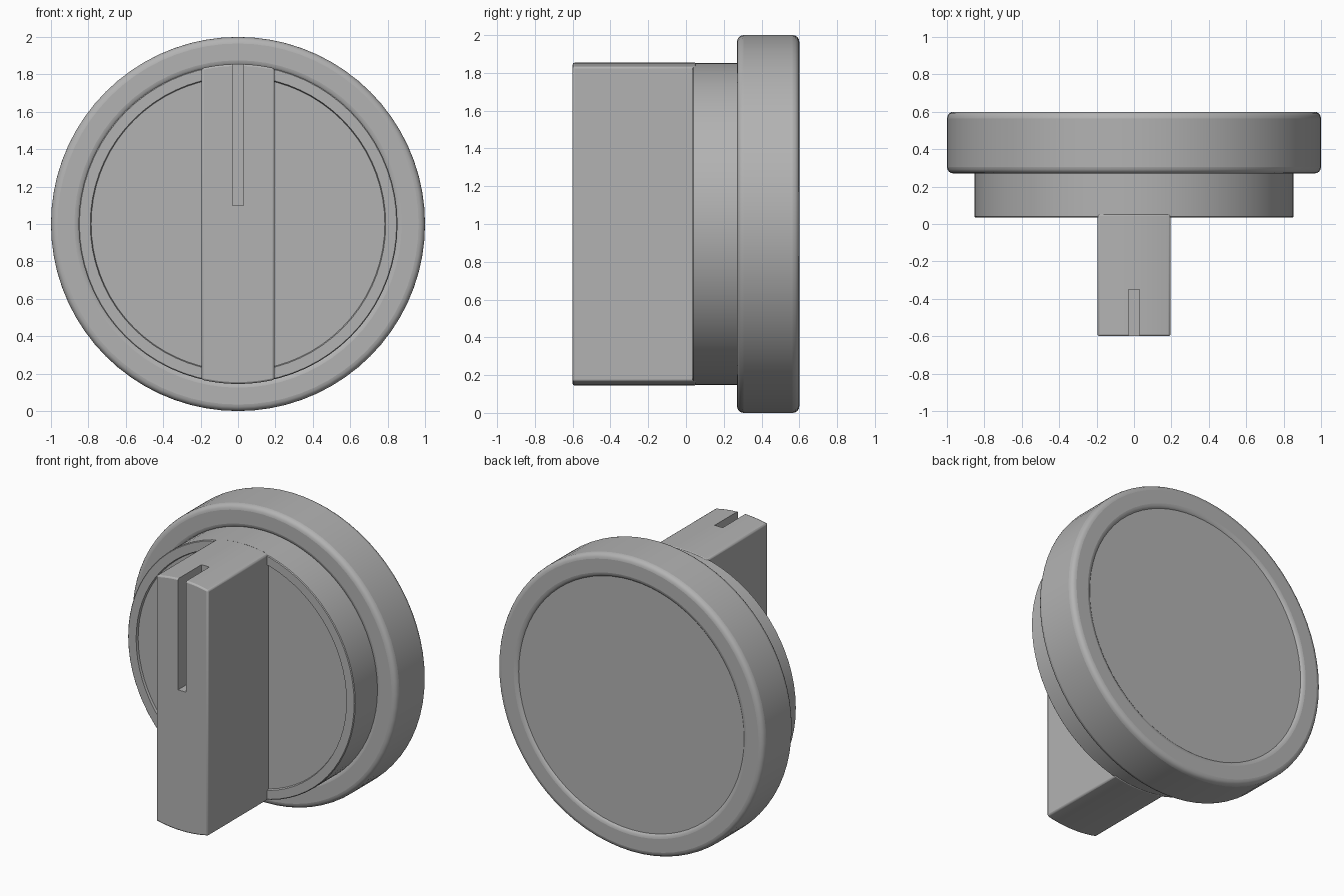
import bpy, bmesh, math

if "Cube" in bpy.data.objects:
    bpy.data.objects.remove(bpy.data.objects["Cube"])

# Single plain grey
GREY = (0.45, 0.45, 0.45, 1.0)
mat = bpy.data.materials.new("plain grey")
mat.use_nodes = True
mat.diffuse_color = GREY
bsdf = next(n for n in mat.node_tree.nodes if n.type == "BSDF_PRINCIPLED")
bsdf.inputs["Base Color"].default_value = GREY

CENTRE_Z = 1.0
SEGMENTS = 72


def add_object(name, bm):
    bmesh.ops.remove_doubles(bm, verts=bm.verts, dist=1e-5)
    bmesh.ops.recalc_face_normals(bm, faces=bm.faces)
    mesh = bpy.data.meshes.new(name)
    bm.to_mesh(mesh)
    bm.free()
    mesh.materials.append(mat)
    obj = bpy.data.objects.new(name, mesh)
    bpy.context.collection.objects.link(obj)
    return obj


def lathe(name, profile, closed=False):
    """Spin (radius, y) points around the front-to-back axis."""
    bm = bmesh.new()
    verts = [bm.verts.new((r, y, CENTRE_Z)) for r, y in profile]
    edges = [bm.edges.new(pair) for pair in zip(verts, verts[1:])]
    if closed:
        edges.append(bm.edges.new((verts[-1], verts[0])))
    bmesh.ops.spin(bm, geom=verts + edges, cent=(0, 0, CENTRE_Z), axis=(0, 1, 0),
                   angle=math.tau, steps=SEGMENTS, use_merge=True)
    return add_object(name, bm)


def add_bevel(obj, width, segments):
    mod = obj.modifiers.new("rounded edges", "BEVEL")
    mod.width, mod.segments = width, segments
    mod.limit_method, mod.angle_limit = "ANGLE", math.radians(40)


def smooth(obj):
    bpy.ops.object.select_all(action="DESELECT")
    obj.select_set(True)
    bpy.context.view_layer.objects.active = obj
    bpy.ops.object.shade_smooth_by_angle(angle=math.radians(35))


# Outer ring with rounded rims
ring = lathe("outer_ring", [(0.84, 0.27), (1.0, 0.27), (1.0, 0.6), (0.84, 0.6)], closed=True)
add_bevel(ring, 0.035, 4)
smooth(ring)

# Inner disc with a shallow recessed front face
disc = lathe("dial_disc", [(0, 0.05), (0.785, 0.05), (0.79, 0.035), (0.848, 0.035),
                           (0.853, 0.04), (0.853, 0.585), (0, 0.585)])
smooth(disc)

# Grip bar: straight sides, ends following the disc's curve
HALF, RADIUS, FRONT, BACK = 0.195, 0.855, -0.6, 0.055
span = math.asin(HALF / RADIUS)
angles = [span * (i / 5 - 1) for i in range(11)]
arc = [(RADIUS * math.sin(a), RADIUS * math.cos(a)) for a in angles]
outline = arc + [(-x, -z) for x, z in arc]
bm = bmesh.new()
face = bm.faces.new([bm.verts.new((x, FRONT, CENTRE_Z + z)) for x, z in outline])
extruded = bmesh.ops.extrude_face_region(bm, geom=[face])["geom"]
bmesh.ops.translate(bm, vec=(0, BACK - FRONT, 0),
                    verts=[v for v in extruded if isinstance(v, bmesh.types.BMVert)])
grip = add_object("grip_bar", bm)
add_bevel(grip, 0.01, 2)

# Pointer slot cut into the upper front of the grip
bm = bmesh.new()
bmesh.ops.create_cube(bm, size=1)
bmesh.ops.scale(bm, vec=(0.06, 0.4, 0.9), verts=bm.verts)
bmesh.ops.translate(bm, vec=(0, -0.55, 1.55), verts=bm.verts)
cutter = add_object("slot_cutter", bm)
cutter.hide_render = True
cutter.hide_set(True)
slot = grip.modifiers.new("pointer slot", "BOOLEAN")
slot.operation, slot.solver, slot.object = "DIFFERENCE", "EXACT", cutter
smooth(grip)
